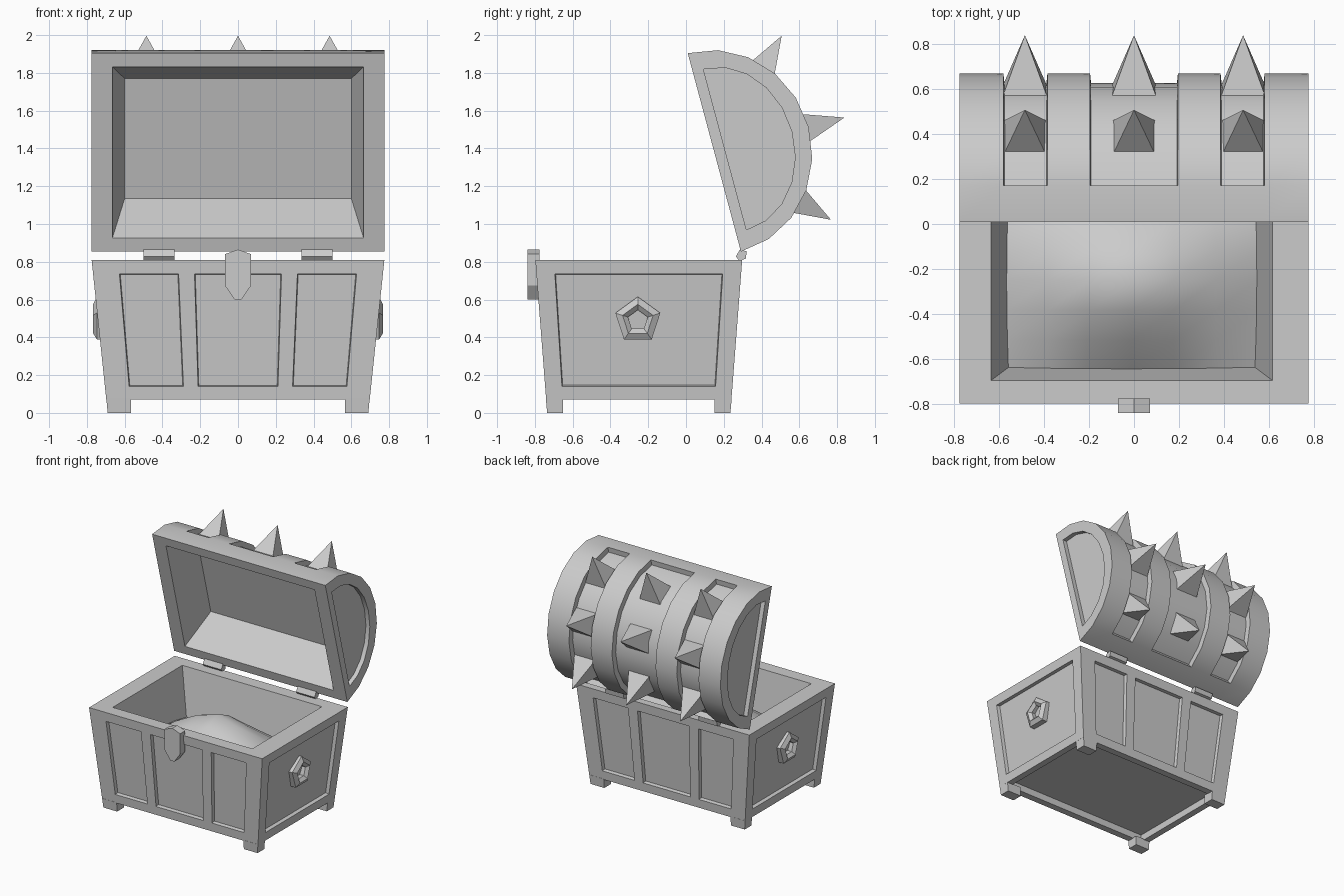
import bpy, bmesh
from math import sin, cos, pi, radians

if "Cube" in bpy.data.objects:
    bpy.data.objects.remove(bpy.data.objects["Cube"])

def finish(name, bm, smooth=None):
    bmesh.ops.recalc_face_normals(bm, faces=bm.faces)
    me = bpy.data.meshes.new(name)
    bm.to_mesh(me)
    bm.free()
    if smooth:
        for p in me.polygons:
            p.use_smooth = True
        me.set_sharp_from_angle(angle=radians(smooth))
    ob = bpy.data.objects.new(name, me)
    bpy.context.collection.objects.link(ob)
    return ob

def loft(bm, rings, cap0=True, cap1=True):
    """Bridge closed rings of points; returns the face rows."""
    vs = [[bm.verts.new(p) for p in r] for r in rings]
    n = len(rings[0])
    rows = [[bm.faces.new((a[i], a[(i + 1) % n], b[(i + 1) % n], b[i])) for i in range(n)]
            for a, b in zip(vs, vs[1:])]
    if cap0:
        bm.faces.new(vs[0][::-1])
    if cap1:
        bm.faces.new(vs[-1])
    return rows

def recess(bm, faces, depth):
    bmesh.ops.inset_region(bm, faces=faces, thickness=0.004, depth=-depth,
                           use_even_offset=True, use_boundary=True)

# chest body: tapered rings with stations where the panels start and end
CY = -0.25
FU = [-1, -.818, -.41, -.30, .30, .41, .818]
SU = [-1, -.82, .82]
UNIT = ([(u, -1) for u in FU] + [(1, u) for u in SU] +
        [(-u, 1) for u in FU] + [(-1, -u) for u in SU])

def ring(hx, hy, z, cx=0.0):
    return [(cx + u * hx, CY + v * hy, z) for u, v in UNIT]

def outer(z):
    return ring(.69 + .085 * z / .81, .485 + .0625 * z / .81, z)

bm = bmesh.new()
rows = loft(bm, [ring(.645, .435, .125), ring(.645, .435, .07), outer(.07), outer(.14),
                 outer(.735), outer(.81), ring(.625, .445, .81, -.01),
                 ring(.545, .385, .42, -.01), ring(.545, .385, .13, -.01)])
bmesh.ops.recalc_face_normals(bm, faces=bm.faces)
for i in (1, 3, 5, 8, 11, 13, 15, 18):
    recess(bm, [rows[3][i]], .028)
finish("chest_body", bm)

# corner feet
bm = bmesh.new()
for sx in (-1, 1):
    for sy in (-1, 1):
        def foot(z, t):
            return [(sx * x, CY + sy * y, z) for x, y in
                    ((.567, .40), (.69 + t, .40), (.69 + t, .485 + t), (.567, .485 + t))]
        loft(bm, [foot(0, 0), foot(.075, .007)])
finish("feet", bm)

# mound of contents
bm = bmesh.new()
bmesh.ops.create_grid(bm, x_segments=6, y_segments=6, size=1)
for v in bm.verts:
    x, y = v.co.x, v.co.y
    h = .43 + .04 * (2 - x * x - y * y) + .24 * (1 - abs(x) ** 1.4) * (1 - abs(y) ** 1.4)
    v.co = (-.01 + x * .56, CY + y * .40, h)
finish("contents_mound", bm, 60)

# pentagonal side handles
for side, s in (("left", -1), ("right", 1)):
    bm = bmesh.new()
    def pent(r, x):
        return [(s * x, -.255 + r * sin(2 * pi * k / 5), .49 + r * cos(2 * pi * k / 5))
                for k in range(5)]
    loft(bm, [pent(.125, .69), pent(.125, .747), pent(.085, .767), pent(.055, .745),
              pent(.055, .69)], False, False)
    finish(side + "_handle", bm)

# latch
bm = bmesh.new()
shape = [(-.07, .84), (0, .865), (.07, .84), (.07, .675), (.018, .60), (-.018, .60), (-.07, .675)]
loft(bm, [[(x, y, z) for x, z in shape] for y in (-.84, -.775)])
finish("latch", bm)

# hinges
for side, s in (("left", -1), ("right", 1)):
    bm = bmesh.new()
    sec = [(.264, .828), (.286, .866), (.322, .854), (.316, .816), (.282, .806)]
    loft(bm, [[(s * x, y, z) for y, z in sec] for x in (.335, .50)])
    finish(side + "_hinge", bm)

# open lid, drawn in its own tilted frame: u along the opening, v outward
T = radians(15)
def P(x, u, v):
    return (x, .15 - sin(T) * u + cos(T) * v, 1.379 + cos(T) * u + sin(T) * v)

XS = [-.775, -.58, -.385, -.195, .195, .385, .58, .775]
ANG = [pi * k / 10 for k in range(11)]
bm = bmesh.new()
arc = [[bm.verts.new(P(x, .544 * cos(a), .517 * sin(a))) for a in ANG] for x in XS]
shell = [[bm.faces.new((a[k], a[k + 1], b[k + 1], b[k])) for k in range(10)]
         for a, b in zip(arc, arc[1:])]
# recessed D-shaped ends
for edge, s in ((arc[0], -1), (arc[-1], 1)):
    prev = edge
    for x in (.775, .74):
        cur = [bm.verts.new(P(s * x, .44 * cos(a), .058 + .367 * sin(a))) for a in ANG]
        for k in range(11):
            j = (k + 1) % 11
            bm.faces.new((prev[k], prev[j], cur[j], cur[k]))
        prev = cur
    bm.faces.new(prev)
# underside frame and tapered hollow
def rect(hx, hu, v):
    return [bm.verts.new(P(x, u, v)) for x, u in ((-hx, hu), (hx, hu), (hx, -hu), (-hx, -hu))]
mouth, floor = rect(.665, .469, 0), rect(.60, .329, .284)
bm.faces.new([a[0] for a in arc] + [mouth[1], mouth[0]])
bm.faces.new([a[-1] for a in arc] + [mouth[2], mouth[3]])
bm.faces.new((arc[0][0], mouth[0], mouth[3], arc[0][-1]))
bm.faces.new((arc[-1][0], mouth[1], mouth[2], arc[-1][-1]))
for k in range(4):
    j = (k + 1) % 4
    bm.faces.new((mouth[k], mouth[j], floor[j], floor[k]))
bm.faces.new(floor)
bmesh.ops.recalc_face_normals(bm, faces=bm.faces)
# sunken bands
for i in (1, 3, 5):
    recess(bm, shell[i][1:9], .042)
finish("lid", bm, 30)

# spikes
bm = bmesh.new()
for x in (-.485, 0, .485):
    for deg in (45, 90, 135):
        a = radians(deg)
        def Q(dx, t, r):
            return P(x + dx, r * cos(a) - t * sin(a), r * sin(a) + t * cos(a))
        base = [bm.verts.new(Q(dx, t, .46)) for dx, t in
                ((-.097, -.09), (.097, -.09), (.097, .09), (-.097, .09))]
        tip = bm.verts.new(Q(0, 0, .713))
        bm.faces.new(base)
        for k in range(4):
            bm.faces.new((base[k], base[(k + 1) % 4], tip))
finish("lid_spikes", bm)
